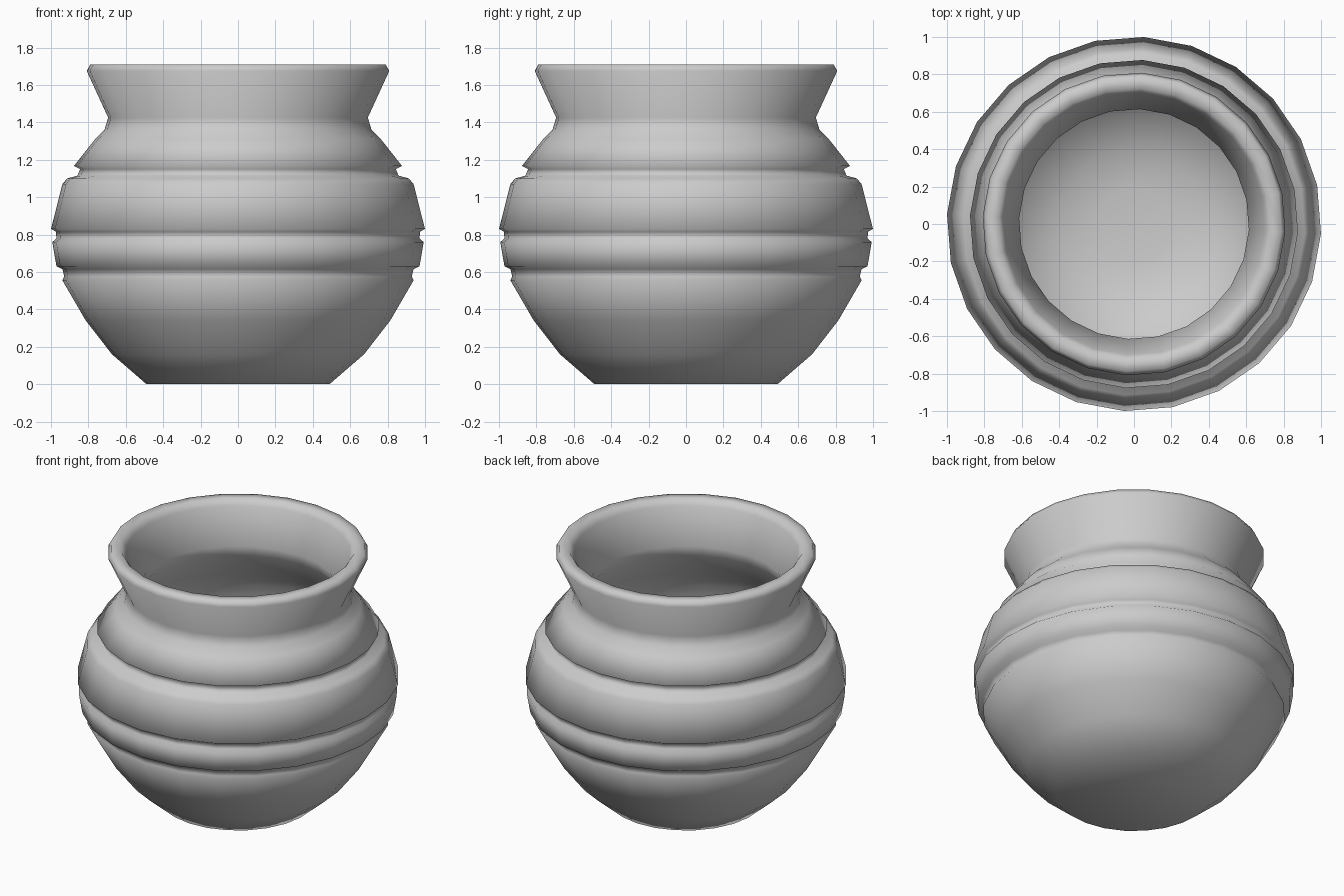
import bpy, bmesh, math

if "Cube" in bpy.data.objects:
    bpy.data.objects.remove(bpy.data.objects["Cube"])

SIDES = 24
OFFSET = math.radians(-3)


def lathe(name, profile):
    """Spin an (radius, height) profile round z; both ends close on the axis."""
    bm = bmesh.new()
    rings = []
    for r, z in profile:
        ring = []
        for i in range(SIDES):
            a = OFFSET + 2 * math.pi * i / SIDES
            ring.append(bm.verts.new((r * math.cos(a), r * math.sin(a), z)))
        rings.append(ring)
    for low, high in zip(rings, rings[1:]):
        for i in range(SIDES):
            j = (i + 1) % SIDES
            bm.faces.new((low[i], low[j], high[j], high[i]))
    bm.faces.new(list(reversed(rings[0])))
    bm.faces.new(rings[-1])
    bmesh.ops.recalc_face_normals(bm, faces=bm.faces[:])
    for f in bm.faces:
        f.smooth = True
    mesh = bpy.data.meshes.new(name)
    bm.to_mesh(mesh)
    bm.free()
    obj = bpy.data.objects.new(name, mesh)
    bpy.context.collection.objects.link(obj)
    return obj


# Outer wall from base up to the lip
outer = [
    (0.49, 0.0), (0.675, 0.16), (0.815, 0.34), (0.94, 0.555),
    (0.93, 0.575), (0.94, 0.615), (0.972, 0.63),      # lower groove
    (0.994, 0.76),
    (0.972, 0.78), (0.975, 0.815), (1.001, 0.83),     # upper groove
    (0.94, 1.07), (0.915, 1.10),
    (0.86, 1.115), (0.845, 1.15), (0.878, 1.167),     # shoulder groove
    (0.765, 1.31), (0.715, 1.36), (0.695, 1.425),     # neck
    (0.81, 1.675), (0.79, 1.71),                      # flared rim
]

# Inner wall from the lip down to the floor
inner = [
    (0.725, 1.71), (0.70, 1.67), (0.615, 1.43), (0.635, 1.36),
    (0.78, 1.16), (0.86, 1.06), (0.915, 0.82), (0.86, 0.56),
    (0.73, 0.34), (0.59, 0.19), (0.40, 0.09), (0.2, 0.06),
]

lathe("pot_body", outer + inner)
